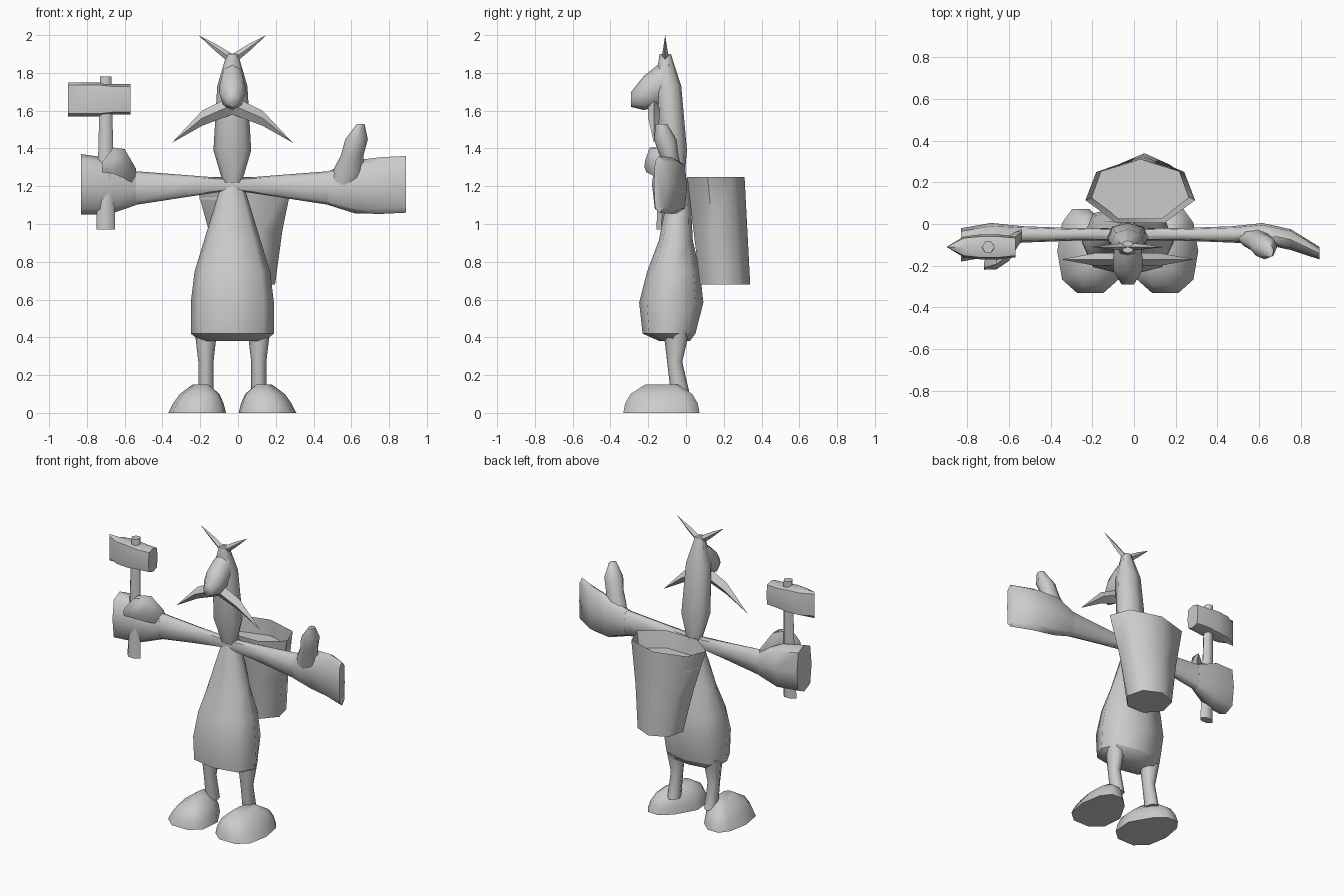
import bpy, bmesh, math
from mathutils import Vector

if "Cube" in bpy.data.objects:
    bpy.data.objects.remove(bpy.data.objects["Cube"], do_unlink=True)

MID = -.03   # centre line of the figure
SHADE = (.6, .6, .6, 1)
grey = bpy.data.materials.new("plain_grey")
grey.use_nodes = True
grey.diffuse_color = SHADE
grey.node_tree.nodes["Principled BSDF"].inputs["Base Color"].default_value = SHADE


def loft(name, axis, start, end, widths, depths, sides=8, power=1, mirror=0,
         bend=(0, 0, 0), turn=0, sharp=60, open_top=False):
    """Skin evenly spaced rings between two points; a zero width closes to an edge or tip.
    With mirror set, x is measured outwards from the centre line."""
    u, v = {"x": (1, 2), "y": (0, 2), "z": (0, 1)}[axis]
    start, end, bend = Vector(start), Vector(end), Vector(bend)
    bm = bmesh.new()
    rings = []
    for step, (width, depth) in enumerate(zip(widths, depths)):
        t = step / (len(widths) - 1)
        centre = start.lerp(end, t) + bend * math.sin(math.pi * t)
        ring = []
        for i in range(sides):
            angle = math.tau * i / sides + turn
            c, s = math.cos(angle), math.sin(angle)
            point = centre.copy()
            point[u] += width * math.copysign(abs(c) ** power, c)
            point[v] += depth * math.copysign(abs(s) ** power, s)
            if mirror:
                point.x = MID + mirror * point.x
            ring.append(bm.verts.new(point))
        rings.append(ring)
    for low, high in zip(rings, rings[1:]):
        for i in range(sides):
            j = (i + 1) % sides
            bm.faces.new((low[i], low[j], high[j], high[i]))
    if widths[0]:
        bm.faces.new(rings[0])
    if widths[-1] and not open_top:
        bm.faces.new(rings[-1])
    bmesh.ops.remove_doubles(bm, verts=bm.verts, dist=.0001)
    bmesh.ops.recalc_face_normals(bm, faces=bm.faces)
    mesh = bpy.data.meshes.new(name)
    bm.to_mesh(mesh)
    bm.free()
    mesh.materials.append(grey)
    ob = bpy.data.objects.new(name, mesh)
    bpy.context.collection.objects.link(ob)
    bpy.ops.object.select_all(action="DESELECT")
    ob.select_set(True)
    bpy.context.view_layer.objects.active = ob
    bpy.ops.object.shade_smooth_by_angle(angle=math.radians(sharp))
    return ob


# Pear-shaped torso with a shallow rounded underside
loft("torso", "z", (MID, -.09, .42), (MID, -.03, 1.24),
     widths=(.22, .22, .2, .15, .1, .05),
     depths=(.14, .17, .14, .09, .07, .04), power=.8)
loft("underside", "z", (MID, -.06, .38), (MID, -.09, .42),
     widths=(.17, .22), depths=(.08, .14), power=.8, sharp=80)

# Neck and head in one column
loft("head", "z", (MID, -.05, 1.22), (MID, -.11, 1.9),
     widths=(.05, .1, .09, .08, .03),
     depths=(.04, .07, .07, .07, .03), power=.85, sharp=70)

# Big rounded nose
loft("nose", "y", (MID, -.09, 1.76), (MID, -.29, 1.66),
     widths=(.06, .07, .07, .03),
     depths=(.12, .11, .09, .04), sharp=70)

for mirror, tag in ((-1, "right"), (1, "left")):
    # Swept moustache and hair spikes
    loft("moustache_" + tag, "x", (0, -.17, 1.63), (.32, -.17, 1.43),
         widths=(.03, .03, 0), depths=(.05, .04, 0), sides=4,
         bend=(0, 0, .03), mirror=mirror)
    loft("hair_" + tag, "x", (0, -.11, 1.87), (.18, -.11, 2),
         widths=(.02, .01, 0), depths=(.03, .02, 0), sides=4, mirror=mirror)

    # Thin arms that widen to the wrist
    loft("arm_" + tag, "x", (0, -.05, 1.21), (.52, -.05, 1.19),
         widths=(.03, .03, .04), depths=(.03, .06, .09), power=.6, mirror=mirror)

    # Legs, pinched at the shin
    loft("leg_" + tag, "z", (.14, -.03, .1), (.14, -.05, .44),
         widths=(.04, .04, .06), depths=(.05, .04, .07),
         bend=(0, -.02, 0), mirror=mirror, sharp=70)

    # Domed shoes, narrowed at the heel and turned outwards
    shoe = loft("shoe_" + tag, "z", (.18, -.13, 0), (.16, -.13, .15),
                widths=(.16, .14, .11, .04), depths=(.21, .2, .17, .09),
                sides=10, power=.8, mirror=mirror)
    middle = MID + mirror * .18
    for vert in shoe.data.vertices:
        heel = max(0, vert.co.y + .16)
        vert.co.x = middle + (vert.co.x - middle) * (1 - 1.5 * heel) + mirror * heel * .2

# Right fist, with the thumb wrapped to the front
loft("right_fist", "x", (-.54, -.05, 1.19), (-.83, -.1, 1.21),
     widths=(.04, .08, .08), depths=(.09, .15, .16), power=.6)
loft("right_thumb", "x", (-.54, -.05, 1.25), (-.72, -.2, 1.3),
     widths=(.03, .06, .05, .02), depths=(.05, .09, .08, .03),
     bend=(0, -.02, .06), sides=6)

# Left hand, open and curled forward, with the thumb up
loft("left_hand", "x", (.48, -.05, 1.19), (.89, -.14, 1.21),
     widths=(.04, .05, .05, .03), depths=(.09, .14, .15, .15),
     bend=(0, .04, 0), power=.6)
loft("left_thumb", "z", (.56, -.05, 1.2), (.65, -.13, 1.53),
     widths=(.08, .08, .06, .06, .02), depths=(.04, .05, .05, .06, .03))

# Mallet held upright, wedge-shaped at its outer end
loft("mallet_head", "x", (-.9, -.11, 1.66), (-.57, -.11, 1.66),
     widths=(0, .05, .06, .06, .05), depths=(.09, .09, .09, .08, .08),
     power=.5, sharp=35)
loft("mallet_handle", "z", (-.7, -.13, .97), (-.7, -.11, 1.78),
     widths=(.05, .04, .03), depths=(.03, .03, .03), sides=6)

# Tapered seven-sided basket on the back, with a floor just below the rim
loft("basket", "z", (.05, .2, .68), (.03, .15, 1.25),
     widths=(.15, .2, .27), depths=(.14, .15, .16),
     sides=7, turn=math.pi / 2, open_top=True)
loft("basket_floor", "z", (.03, .16, 1.13), (.03, .16, 1.14),
     widths=(.24, .24), depths=(.15, .15), sides=7, turn=math.pi / 2)
